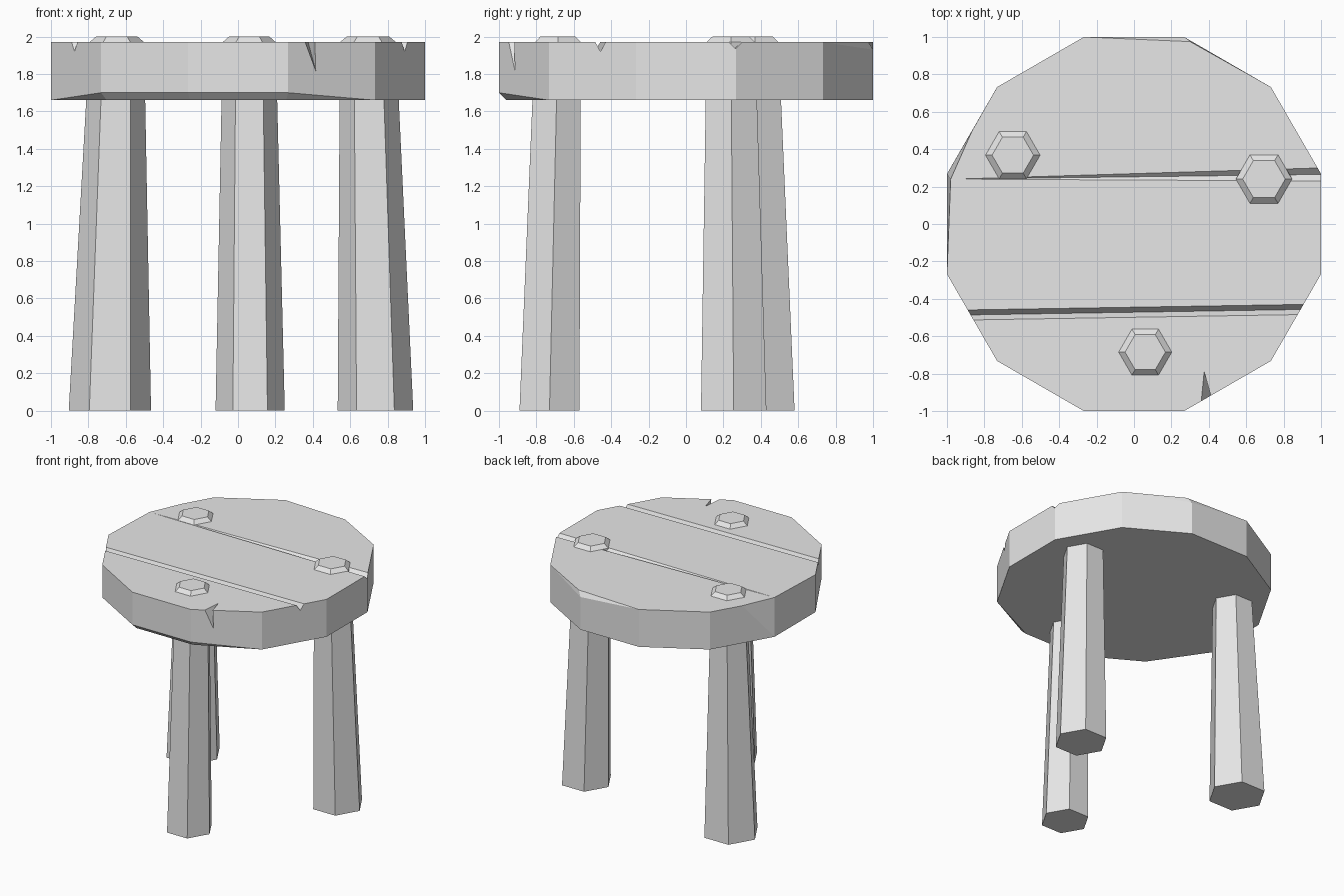
import bpy, bmesh
from math import sin, cos, radians
from mathutils import Vector

if "Cube" in bpy.data.objects:
    bpy.data.objects.remove(bpy.data.objects["Cube"])

grey = bpy.data.materials.new("light_grey")
grey.use_nodes = True
grey.diffuse_color = (0.8, 0.8, 0.8, 1)
grey.node_tree.nodes["Principled BSDF"].inputs["Base Color"].default_value = (0.8, 0.8, 0.8, 1)

BOTTOM, TOP = 1.66, 1.97


def solid(name, points):
    """Flat-faced convex solid around the given points."""
    bm = bmesh.new()
    for p in points:
        bm.verts.new(p)
    bmesh.ops.convex_hull(bm, input=bm.verts[:])
    bmesh.ops.delete(bm, geom=[v for v in bm.verts if not v.link_faces], context='VERTS')
    bmesh.ops.dissolve_limit(bm, angle_limit=0.01, verts=bm.verts[:], edges=bm.edges[:])
    bmesh.ops.recalc_face_normals(bm, faces=bm.faces[:])
    mesh = bpy.data.meshes.new(name)
    bm.to_mesh(mesh)
    bm.free()
    mesh.materials.append(grey)
    obj = bpy.data.objects.new(name, mesh)
    bpy.context.collection.objects.link(obj)
    return obj


def ring(x, y, z, radius, sides, start=0):
    angles = [radians(start + 360 * i / sides) for i in range(sides)]
    return [Vector((x + radius * cos(a), y + radius * sin(a), z)) for a in angles]


# Seat: twelve-sided slab with worn corners
R = 1 / cos(radians(15))
top = ring(0, 0, TOP, R, 12, 15)
base = ring(0, 0, BOTTOM, R, 12, 15)
top[5] = Vector((-0.98, 0.24, TOP))            # worn side corner
top.append(Vector((-0.865, 0.5, TOP)))
top[2] = Vector((0.3, 0.975, TOP))             # worn back corner
top.append(Vector((R * cos(radians(75)), 1, 1.93)))
for i in (7, 8, 9):                            # worn lower front edge
    base.append(Vector((base[i].x * 0.96, base[i].y * 0.96, BOTTOM)))
    base[i].z = 1.70
seat = solid("seat", top + base)


def wedge(name, start, end, u, v):
    """Triangular prism cutter along the line from start to end."""
    return solid(name, [p + d for p in (start, end) for d in (Vector(), u, v)])


def groove(name, start, end, half_width, depth):
    a, b = Vector(start), Vector(end)
    d = b - a
    return wedge(name, a - d * 0.1, b + d * 0.1,
                 Vector((0, 2 * half_width, 2 * depth)),
                 Vector((0, -2 * half_width, 2 * depth)))


# Plank grooves and front split
tip, low = Vector((0.375, -0.79, TOP)), Vector((0.415, -0.912, 1.82))
run = low - tip
cutters = [
    groove("back_groove", (-0.96, 0.24, TOP), (1, 0.265, 1.935), 0.035, 0.035),
    groove("front_groove", (-0.87, -0.486, 1.92), (0.9, -0.457, 1.92), 0.027, 0.05),
    wedge("front_split", tip - run * 0.5, low + run * 0.5,
          (Vector((0.36, -0.943, TOP)) - tip) * 1.6,
          (Vector((0.41, -0.915, TOP)) - tip) * 1.6),
]
bpy.context.view_layer.objects.active = seat
for cutter in cutters:
    mod = seat.modifiers.new(cutter.name, 'BOOLEAN')
    mod.operation = 'DIFFERENCE'
    mod.solver = 'EXACT'
    mod.object = cutter
    bpy.ops.object.modifier_apply(modifier=mod.name)
    bpy.data.objects.remove(cutter)

# Tapered six-sided legs, coming through the seat with chamfered ends
legs = {
    "front_leg": ((0.065, -0.73, 0.185), (0.06, -0.685, 0.142)),
    "right_leg": ((-0.685, 0.39, 0.22), (-0.648, 0.368, 0.146)),
    "left_leg": ((0.735, 0.255, 0.202), (0.695, 0.24, 0.15)),
}
for name, ((x0, y0, r0), (x1, y1, r1)) in legs.items():
    solid(name, ring(x0, y0, 0, r0, 6) + ring(x1, y1, TOP, r1, 6)
          + ring(x1, y1, 2.0, r1 * 0.76, 6))
